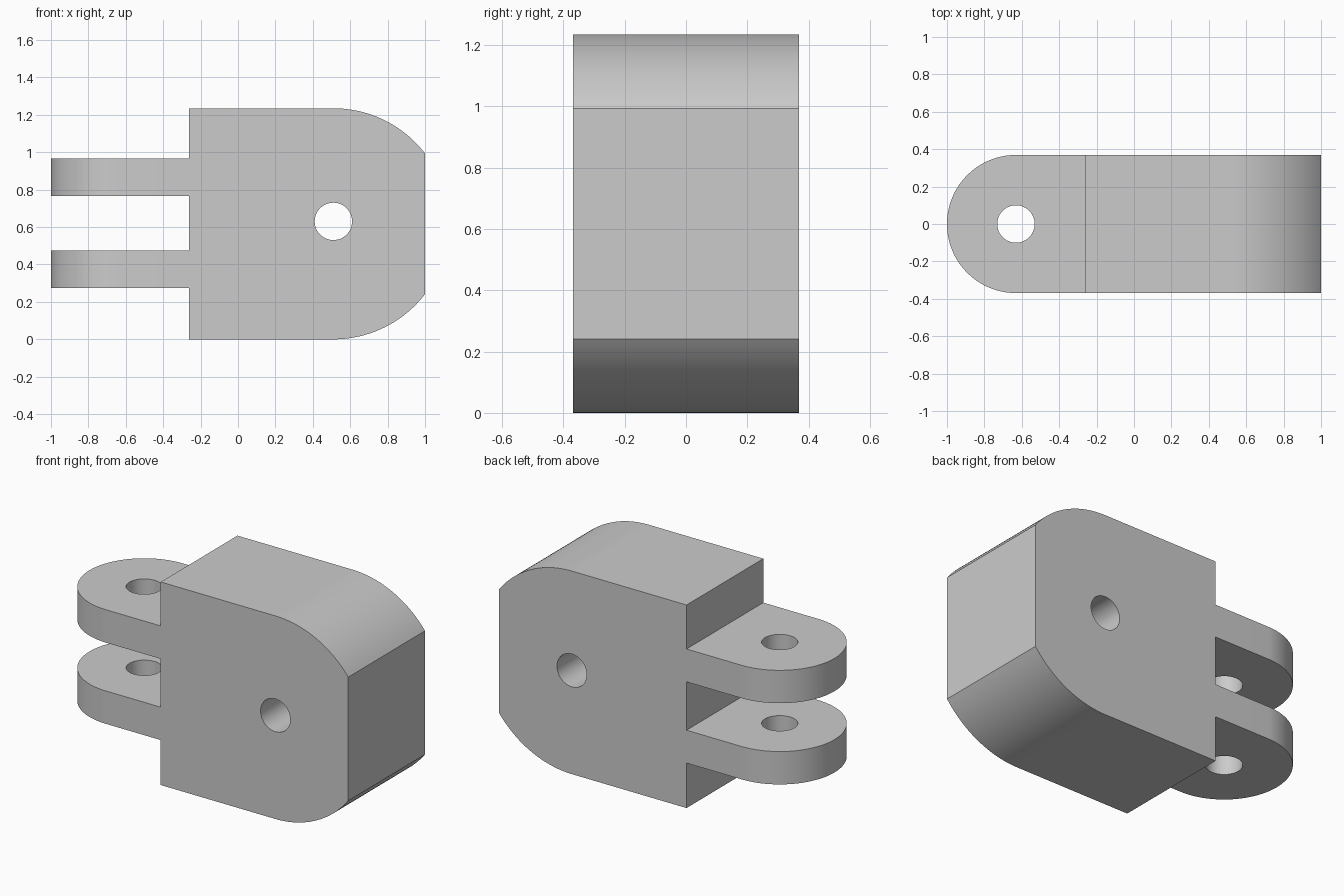
import bpy
import bmesh
from math import atan2, cos, hypot, pi, sin
from mathutils import Vector

if "Cube" in bpy.data.objects:
    bpy.data.objects.remove(bpy.data.objects["Cube"], do_unlink=True)

HALF_DEPTH = 0.369
HEIGHT = 1.234
MID = HEIGHT / 2
SHOULDER = -0.262      # where the block ends and the lugs begin
LUG_X = -1 + HALF_DEPTH
NOSE_X = 0.51          # centre of the rounded block end
HOLE_R = 0.1

grey = bpy.data.materials.new("light_grey")
grey.use_nodes = True
colour = (0.6, 0.6, 0.6, 1)
grey.diffuse_color = colour
grey.node_tree.nodes["Principled BSDF"].inputs["Base Color"].default_value = colour


def arc(cx, cy, r, start, end, steps):
    angles = [start + (end - start) * i / steps for i in range(steps + 1)]
    return [(cx + r * cos(a), cy + r * sin(a)) for a in angles]


def prism(name, points, axis, low, high):
    """Extrude a closed outline along y or z."""
    def place(p, d):
        return Vector((p[0], d, p[1])) if axis == "y" else Vector((p[0], p[1], d))
    bm = bmesh.new()
    face = bm.faces.new([bm.verts.new(place(p, low)) for p in points])
    new = bmesh.ops.extrude_face_region(bm, geom=[face])["geom"]
    verts = [v for v in new if isinstance(v, bmesh.types.BMVert)]
    bmesh.ops.translate(bm, verts=verts, vec=place((0, 0), high - low))
    bmesh.ops.recalc_face_normals(bm, faces=bm.faces)
    mesh = bpy.data.meshes.new(name)
    bm.to_mesh(mesh)
    bm.free()
    mesh.materials.append(grey)
    obj = bpy.data.objects.new(name, mesh)
    bpy.context.collection.objects.link(obj)
    return obj


def combine(target, tool, operation):
    mod = target.modifiers.new(operation.title(), "BOOLEAN")
    mod.operation = operation
    mod.solver = "EXACT"
    mod.object = tool
    bpy.context.view_layer.objects.active = target
    bpy.ops.object.modifier_apply(modifier=mod.name)
    bpy.data.objects.remove(tool, do_unlink=True)


# Side outline: block with a clipped round nose and two lugs
end_z = 0.376
nose_angle = atan2(end_z, 1 - NOSE_X)
nose_r = hypot(end_z, 1 - NOSE_X)
outline = arc(NOSE_X, MID, nose_r, -pi / 2, -nose_angle, 24)
outline += arc(NOSE_X, MID, nose_r, nose_angle, pi / 2, 24)
outline.append((SHOULDER, MID + nose_r))
for low, high in ((0.767, 0.967), (0.273, 0.473)):
    outline += [(SHOULDER, high), (-1.2, high), (-1.2, low), (SHOULDER, low)]
outline.append((SHOULDER, MID - nose_r))
bracket = prism("clevis_bracket", outline, "y", -0.6, 0.6)

# Plan outline rounds the lug ends and sets the depth
plan = arc(LUG_X, 0, HALF_DEPTH, pi / 2, 3 * pi / 2, 64)
plan += [(1.2, -HALF_DEPTH), (1.2, HALF_DEPTH)]
combine(bracket, prism("plan_cutter", plan, "z", -0.2, 1.5), "INTERSECT")

# Pin holes through the lugs and through the block
lug_hole = arc(LUG_X, 0, HOLE_R, 0, 2 * pi, 48)[:-1]
block_hole = arc(NOSE_X, 0.63, HOLE_R, 0, 2 * pi, 48)[:-1]
combine(bracket, prism("lug_hole_cutter", lug_hole, "z", -0.2, 1.5), "DIFFERENCE")
combine(bracket, prism("block_hole_cutter", block_hole, "y", -0.8, 0.8), "DIFFERENCE")

# Smooth the curved walls, keep the corners crisp
bpy.ops.object.select_all(action="DESELECT")
bracket.select_set(True)
bpy.context.view_layer.objects.active = bracket
bpy.ops.object.shade_smooth_by_angle(angle=pi / 6)
